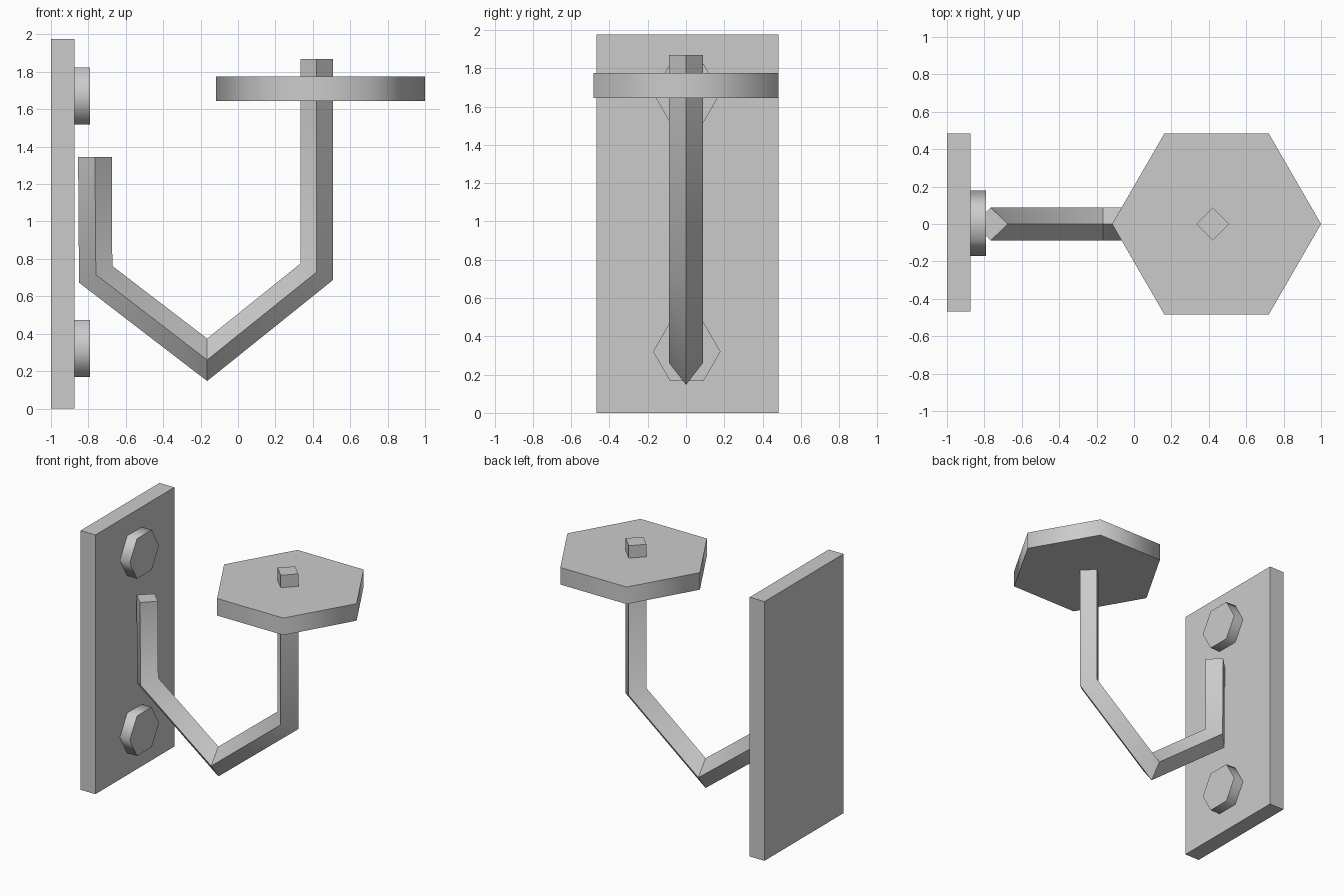
import bpy, bmesh
from math import radians, pi

if "Cube" in bpy.data.objects:
    bpy.data.objects.remove(bpy.data.objects["Cube"])


def smooth(obj, degrees):
    bpy.ops.object.select_all(action='DESELECT')
    obj.select_set(True)
    bpy.context.view_layer.objects.active = obj
    bpy.ops.object.shade_smooth_by_angle(angle=radians(degrees))


def hex_prism(name, radius, depth, location, rotation):
    bpy.ops.mesh.primitive_cylinder_add(vertices=6, radius=radius, depth=depth,
                                        location=location, rotation=rotation)
    obj = bpy.context.object
    obj.name = name
    smooth(obj, 65)
    return obj


# Wall plate
bpy.ops.mesh.primitive_cube_add(size=1, location=(-0.9375, 0.008, 0.9875))
plate = bpy.context.object
plate.name = "wall_plate"
plate.scale = (0.125, 0.95, 1.975)

# Two hexagonal bolts, corners pointing up
for name, z in (("lower_bolt", 0.32), ("upper_bolt", 1.67)):
    hex_prism(name, 0.176, 0.1, (-0.842, 0.004, z), (0, pi / 2, 0))

# Hexagonal drip tray, corners along x
hex_prism("tray", 0.5585, 0.13, (0.4415, 0, 1.71), (0, 0, pi / 2))

# Bent diamond-section arm: (outer, middle, inner) points in x, z at each bend
R = 0.088
stations = [
    ((-0.855, 1.345), (-0.765, 1.345), (-0.675, 1.345)),
    ((-0.85, 0.673), (-0.76, 0.716), (-0.672, 0.762)),
    ((-0.165, 0.147), (-0.165, 0.26), (-0.165, 0.374)),
    ((0.508, 0.687), (0.421, 0.73), (0.334, 0.775)),
    ((0.508, 1.87), (0.421, 1.87), (0.334, 1.87)),
]
bm = bmesh.new()
rings = []
for outer, mid, inner in stations:
    rings.append([bm.verts.new((x, y, z)) for (x, z), y in
                  ((outer, 0), (mid, -R), (inner, 0), (mid, R))])
for a, b in zip(rings, rings[1:]):
    for i in range(4):
        j = (i + 1) % 4
        bm.faces.new((a[i], a[j], b[j], b[i]))
bm.faces.new(rings[0])
bm.faces.new(rings[-1])
bmesh.ops.recalc_face_normals(bm, faces=bm.faces)
mesh = bpy.data.meshes.new("bent_arm")
bm.to_mesh(mesh)
bm.free()
arm = bpy.data.objects.new("bent_arm", mesh)
bpy.context.collection.objects.link(arm)
smooth(arm, 40)
